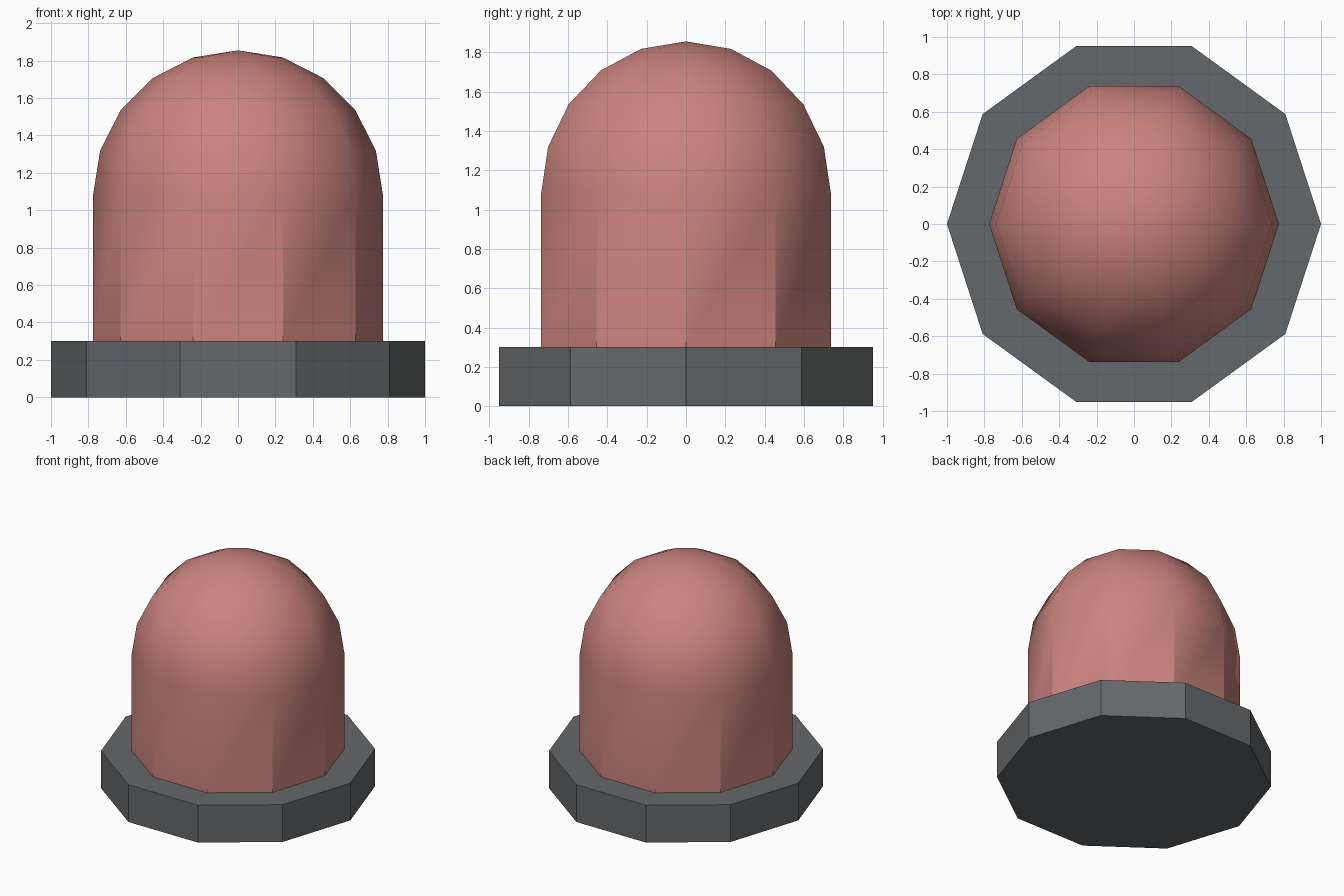
import bpy, bmesh
from math import sin, cos, pi

if "Cube" in bpy.data.objects:
    bpy.data.objects.remove(bpy.data.objects["Cube"])

SIDES = 10


def material(name, color):
    m = bpy.data.materials.new(name)
    m.diffuse_color = (*color, 1)
    m.use_nodes = True
    m.node_tree.nodes["Principled BSDF"].inputs["Base Color"].default_value = m.diffuse_color
    return m


def lathe(name, rings, mat, cap_bottom=False, cap_top=False, apex=None, smooth=False):
    """Stack ten-sided rings given as (radius, z); optional caps or a pole on top."""
    bm = bmesh.new()
    loops = [[bm.verts.new((r * cos(2 * pi * i / SIDES), r * sin(2 * pi * i / SIDES), z))
              for i in range(SIDES)] for r, z in rings]
    for a, b in zip(loops, loops[1:]):
        for i in range(SIDES):
            j = (i + 1) % SIDES
            bm.faces.new((a[i], a[j], b[j], b[i]))
    if cap_bottom:
        bm.faces.new(loops[0][::-1])
    if cap_top:
        bm.faces.new(loops[-1])
    if apex is not None:
        pole = bm.verts.new((0, 0, apex))
        for i in range(SIDES):
            bm.faces.new((loops[-1][i], loops[-1][(i + 1) % SIDES], pole))
    if smooth:
        for f in bm.faces:
            f.smooth = True
        # upright wall edges stay crisp and fade into the smooth dome
        for a, b in zip(loops[0], loops[1]):
            bm.edges.get((a, b)).smooth = False
    mesh = bpy.data.meshes.new(name)
    bm.to_mesh(mesh)
    bm.free()
    mesh.materials.append(mat)
    obj = bpy.data.objects.new(name, mesh)
    bpy.context.collection.objects.link(obj)
    return obj


# Ten-sided base plate
BASE_H = 0.3
lathe("base_plate", [(1, 0), (1, BASE_H)], material("dark_grey", (0.13, 0.14, 0.145)),
      cap_bottom=True, cap_top=True)

# Red lamp cover: straight wall topped by a half sphere
R, WALL_TOP = 0.775, 1.08
dome = [(R * cos(k * pi / 10), WALL_TOP + R * sin(k * pi / 10)) for k in range(5)]
lathe("lamp_dome", [(R, BASE_H)] + dome, material("red_glass", (0.6, 0.23, 0.21)),
      apex=WALL_TOP + R, smooth=True)
